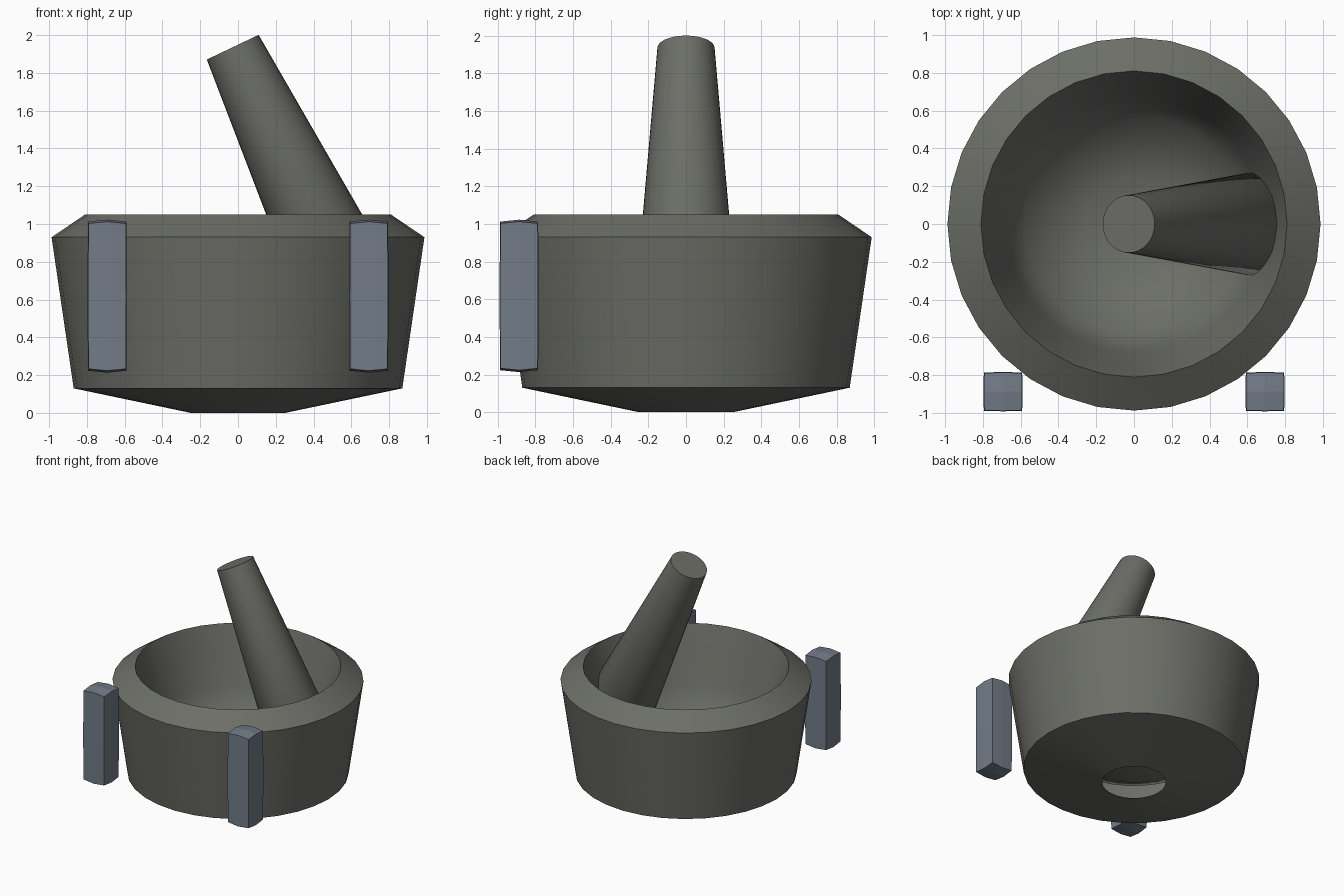
import bpy, bmesh, math
from mathutils import Matrix, Vector

if "Cube" in bpy.data.objects:
    bpy.data.objects.remove(bpy.data.objects["Cube"])


def material(name, rgb):
    m = bpy.data.materials.new(name)
    m.diffuse_color = (*rgb, 1)
    m.use_nodes = True
    m.node_tree.nodes["Principled BSDF"].inputs["Base Color"].default_value = m.diffuse_color
    return m


STONE = material("dark stone", (0.15, 0.155, 0.135))
BLUE = material("slate blue", (0.17, 0.2, 0.245))


def add_object(name, bm, mat, smooth_angle=None):
    me = bpy.data.meshes.new(name)
    bm.to_mesh(me)
    bm.free()
    ob = bpy.data.objects.new(name, me)
    bpy.context.collection.objects.link(ob)
    me.materials.append(mat)
    if smooth_angle:
        bpy.ops.object.select_all(action='DESELECT')
        ob.select_set(True)
        bpy.context.view_layer.objects.active = ob
        bpy.ops.object.shade_smooth_by_angle(angle=math.radians(smooth_angle))
    return ob


def lathe(profile, sides):
    """Revolve (radius, z) points around z; a zero radius closes to a point."""
    bm = bmesh.new()
    rings = []
    for r, z in profile:
        n = 1 if r == 0 else sides
        rings.append([bm.verts.new((r * math.cos(math.tau * i / sides),
                                    r * math.sin(math.tau * i / sides), z)) for i in range(n)])
    for a, b in zip(rings, rings[1:]):
        for i in range(sides):
            j = (i + 1) % sides
            quad = [a[i % len(a)], a[j % len(a)], b[j % len(b)], b[i % len(b)]]
            bm.faces.new(list(dict.fromkeys(quad)))
    return bm


# Bowl: outer shell with open foot, sloped rim, closed inner basin
bowl = lathe([(0.25, 0), (0.87, 0.13), (0.987, 0.93), (0.81, 1.05),
              (0.757, 0.88), (0.68, 0.58), (0.58, 0.3), (0.25, 0.14), (0, 0.13)], 32)
add_object("mortar_bowl", bowl, STONE, 60)

# Pestle: tapered rod with rounded tip, leaning against the wall
pestle = lathe([(0, 1.73), (0.2, 1.68), (0.274, 1.55), (0.152, 0), (0, 0)], 32)
axis = Vector((0.43, 0, -0.903)).normalized()
turn = Vector((0, 0, 1)).rotation_difference(axis).to_matrix().to_4x4()
pestle.transform(Matrix.Translation((-0.028, 0, 1.936)) @ turn)
bmesh.ops.recalc_face_normals(pestle, faces=pestle.faces)
add_object("pestle", pestle, STONE, 40)

# Posts: two slightly bulging blocks in front
for side, label in ((-1, "left"), (1, "right")):
    bm = bmesh.new()
    bmesh.ops.create_cube(bm, size=2)
    bmesh.ops.subdivide_edges(bm, edges=bm.edges[:], cuts=1, use_grid_fill=True)
    for v in bm.verts:
        # corners pulled in a little so the faces bow outward
        on_faces = sum(abs(c) > 0.5 for c in v.co)
        v.co *= (1, 1, 0.975, 0.95)[on_faces]
        v.co = Vector((v.co.x * 0.104, v.co.y * 0.104, v.co.z * 0.405))
        v.co += Vector((side * 0.693, -0.887, 0.618))
    add_object(label + "_front_post", bm, BLUE)
